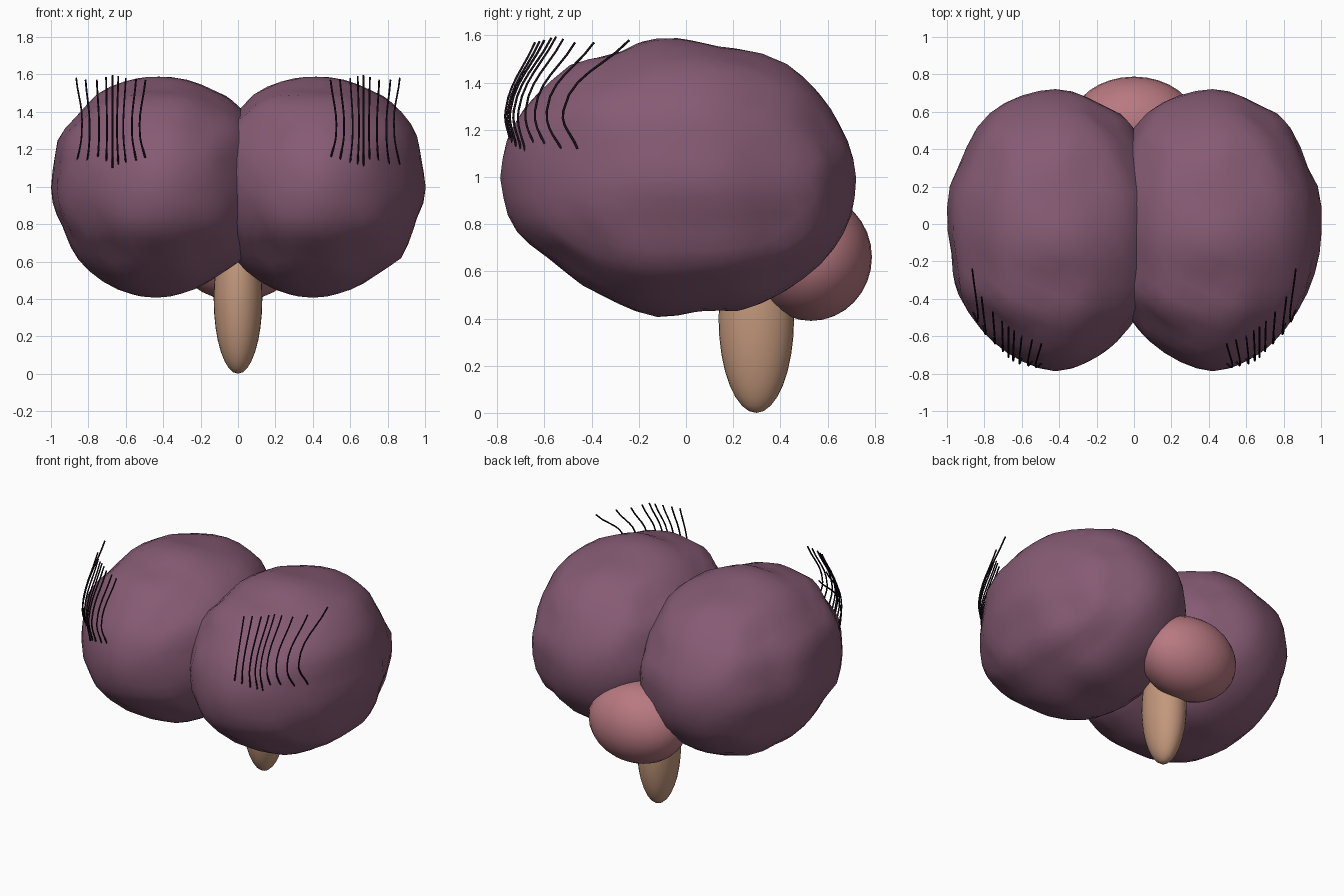
import bpy, bmesh, math
from mathutils import Vector, noise

if "Cube" in bpy.data.objects:
    bpy.data.objects.remove(bpy.data.objects["Cube"])


def material(name, color):
    m = bpy.data.materials.new(name)
    m.diffuse_color = (*color, 1)
    m.use_nodes = True
    m.node_tree.nodes["Principled BSDF"].inputs["Base Color"].default_value = m.diffuse_color
    return m


PURPLE = material("dusky purple", (0.24, 0.105, 0.175))
PINK = material("soft pink", (0.48, 0.19, 0.22))
TAN = material("tan", (0.54, 0.31, 0.20))
BLACK = material("near black", (0.012, 0.006, 0.012))

# Lobe outlines: side (y, z), front (x, z) and top (x, y)
SIDE = [(-.79, 1.0), (-.74, 1.2), (-.6, 1.38), (-.48, 1.48), (-.3, 1.51), (-.17, 1.58),
        (-.08, 1.59), (.1, 1.545), (.3, 1.53), (.45, 1.47), (.55, 1.37), (.66, 1.2),
        (.715, 1.05), (.69, .8), (.6, .66), (.35, .48), (.24, .43), (.05, .45),
        (-.12, .405), (-.33, .49), (-.55, .64), (-.72, .77), (-.76, .85)]
FRONT = [(.58, .98), (.56, 1.1), (.53, 1.3), (.38, 1.47), (.28, 1.52), (-.06, 1.59),
         (-.33, 1.5), (-.42, 1.4), (-.55, 1.25), (-.56, 1.13), (-.58, .95), (-.51, .78),
         (-.45, .63), (-.08, .405), (.13, .43), (.33, .54), (.45, .62), (.53, .83)]
TOP = [(.58, .17), (.51, .3), (.38, .57), (.23, .64), (.03, .72), (-.13, .7), (-.38, .57),
       (-.45, .47), (-.5, .34), (-.58, .17), (-.55, -.15), (-.54, -.33), (-.43, -.52),
       (-.28, -.67), (-.13, -.75), (0, -.785), (.18, -.73), (.43, -.5), (.55, -.25)]
CENTER = Vector((0, -.035, .995))
RADII = Vector((.58, .755, .592))


def polar(points, i, j):
    """Outline as sorted (angle, radius) pairs, relative to the lobe ellipsoid."""
    out = []
    for a, b in points:
        a, b = (a - CENTER[i]) / RADII[i], (b - CENTER[j]) / RADII[j]
        out.append((math.atan2(b, a), math.hypot(a, b)))
    out.sort()
    first, last = out[0], out[-1]
    return [(last[0] - math.tau, last[1])] + out + [(first[0] + math.tau, first[1])]


def radius_at(table, angle):
    for (a0, r0), (a1, r1) in zip(table, table[1:]):
        if a0 <= angle <= a1:
            return r0 + (r1 - r0) * (angle - a0) / max(a1 - a0, 1e-6)
    return 1.0


OUTLINES = [(polar(SIDE, 1, 2), 1, 2, 0), (polar(FRONT, 0, 2), 0, 2, 1),
            (polar(TOP, 0, 1), 0, 1, 2)]


def lobe(name, x):
    bm = bmesh.new()
    bmesh.ops.create_icosphere(bm, subdivisions=4, radius=1)
    for v in bm.verts:
        u = v.co.normalized()
        total = weight = 0
        # blend the three outlines by how close the point lies to each plane
        for table, i, j, k in OUTLINES:
            w = 1 / (u[k] ** 2 + .02)
            total += w * radius_at(table, math.atan2(u[j], u[i]))
            weight += w
        r = total / weight
        # soft lumps away from the outline planes
        r += .05 * noise.noise(u * 3.2) * min(1, 6 * abs(u.x * u.y * u.z))
        v.co = CENTER + Vector(u[n] * r * RADII[n] for n in range(3))
    for f in bm.faces:
        f.smooth = True
    mesh = bpy.data.meshes.new(name)
    bm.to_mesh(mesh)
    bm.free()
    mesh.materials.append(PURPLE)
    ob = bpy.data.objects.new(name, mesh)
    ob.location.x = x
    bpy.context.collection.objects.link(ob)


def ellipsoid(name, center, radii, mat):
    bpy.ops.mesh.primitive_uv_sphere_add(segments=32, ring_count=16, location=center)
    ob = bpy.context.object
    ob.name = name
    ob.scale = radii
    ob.data.materials.append(mat)
    bpy.ops.object.shade_smooth()


# Two overlapping lobes, the rear bulb and the stem
lobe("left_lobe", -.42)
lobe("right_lobe", .42)
ellipsoid("rear_bulb", (0, .53, .66), (.34, .258, .27), PINK)
ellipsoid("stem", (0, .298, .4), (.13, .16, .4), TAN)

# Fine hairs, outer to inner: x, then y at base, middle and tip, then z at base and tip
HAIRS = [(.865, -.46, -.52, -.24, 1.12, 1.58), (.815, -.50, -.59, -.39, 1.07, 1.57),
         (.755, -.57, -.64, -.47, 1.08, 1.57), (.705, -.625, -.68, -.52, 1.09, 1.585),
         (.67, -.68, -.71, -.55, 1.10, 1.595), (.64, -.70, -.73, -.57, 1.12, 1.59),
         (.60, -.72, -.745, -.60, 1.13, 1.58), (.545, -.735, -.755, -.62, 1.14, 1.575),
         (.495, -.745, -.765, -.64, 1.15, 1.57)]
for side, label in ((-1, "left"), (1, "right")):
    curve = bpy.data.curves.new(label + "_hairs", "CURVE")
    curve.dimensions = "3D"
    curve.bevel_depth = .005
    curve.bevel_resolution = 1
    curve.resolution_u = 6
    curve.use_fill_caps = True
    curve.materials.append(BLACK)
    for x, yb, ym, yt, zb, zt in HAIRS:
        mid_x = x + (.68 - x) * .16
        spline = curve.splines.new("BEZIER")
        spline.bezier_points.add(2)
        path = [(x, yb, zb), (mid_x, ym, 1.28), (x, yt, zt)]
        for p, (px, py, pz) in zip(spline.bezier_points, path):
            p.co = (side * px, py, pz)
            p.handle_left_type = p.handle_right_type = "AUTO"
    bpy.context.collection.objects.link(bpy.data.objects.new(label + "_hairs", curve))
